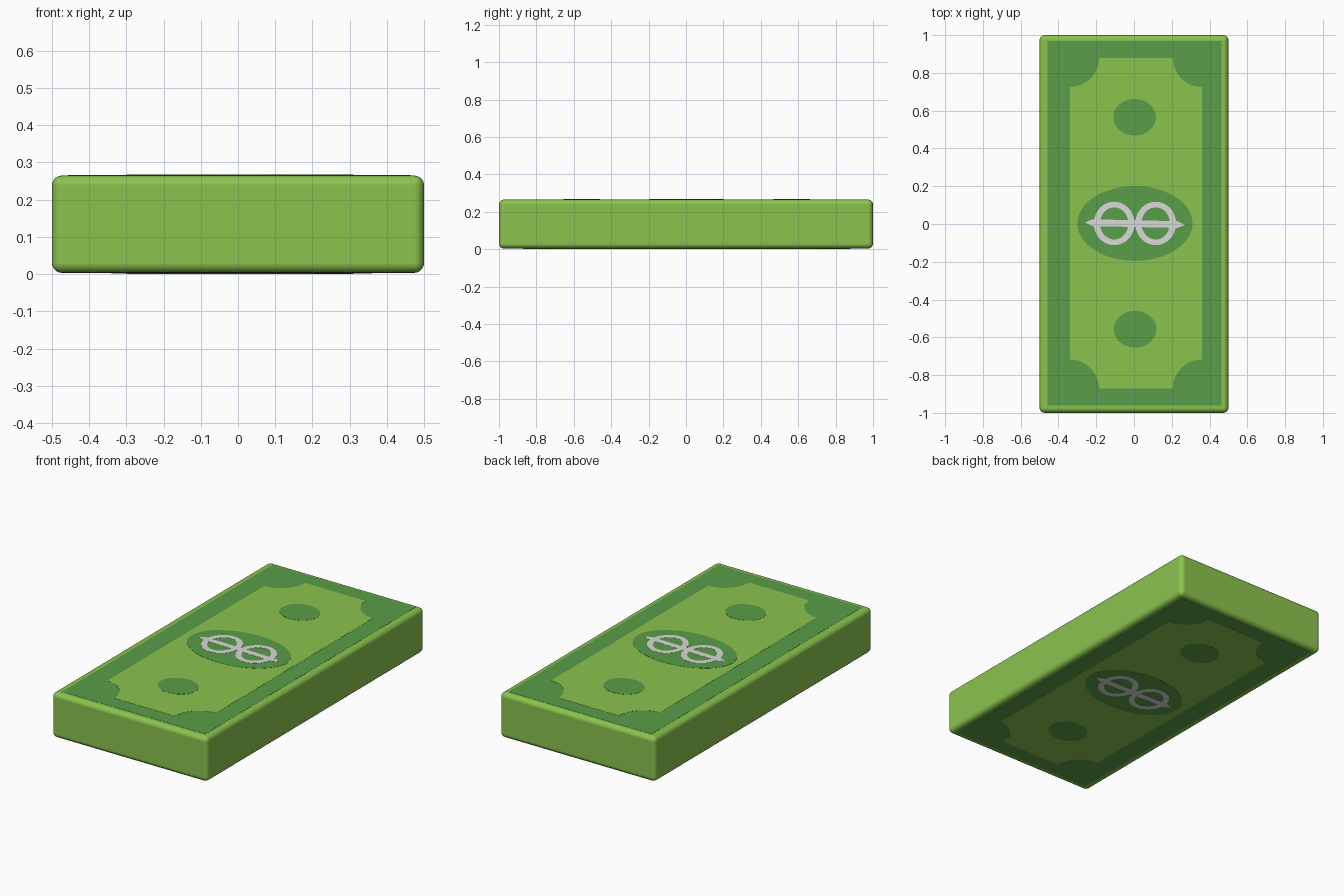
import bpy, bmesh, math

if "Cube" in bpy.data.objects:
    bpy.data.objects.remove(bpy.data.objects["Cube"])

H = 0.268        # overall height
SKIN = 0.0032    # total thickness of the printed layers on each side
STEP = 0.0008    # thickness of one printed layer


def material(name, rgb):
    lin = [(c / 255 / 12.92) if c < 11 else ((c / 255 + 0.055) / 1.055) ** 2.4 for c in rgb]
    m = bpy.data.materials.new(name)
    m.diffuse_color = (*lin, 1)
    m.use_nodes = True
    m.node_tree.nodes["Principled BSDF"].inputs["Base Color"].default_value = m.diffuse_color
    return m


light = material("light_green", (139, 195, 78))
dark = material("dark_green", (90, 157, 73))
grey = material("pale_grey", (218, 218, 218))


def ellipse(cx, cy, rx, ry, n=40):
    return [(cx + rx * math.cos(2 * math.pi * i / n), cy + ry * math.sin(2 * math.pi * i / n))
            for i in range(n)]


def rect(x0, x1, y0, y1):
    return [(x0, y0), (x1, y0), (x1, y1), (x0, y1)]


def plates(name, outlines, level, mat):
    """Thin printed plates, repeated on the top and the underside."""
    bm = bmesh.new()
    low, high = H - SKIN + (level - 1) * STEP, H - SKIN + level * STEP
    for pts in outlines:
        for za, zb in ((low, high), (H - high, H - low)):
            a = [bm.verts.new((x, y, za)) for x, y in pts]
            b = [bm.verts.new((x, y, zb)) for x, y in pts]
            bm.faces.new(a[::-1])
            bm.faces.new(b)
            for i in range(len(pts)):
                j = (i + 1) % len(pts)
                bm.faces.new((a[i], a[j], b[j], b[i]))
    bmesh.ops.recalc_face_normals(bm, faces=bm.faces)
    me = bpy.data.meshes.new(name)
    bm.to_mesh(me)
    bm.free()
    me.materials.append(mat)
    ob = bpy.data.objects.new(name, me)
    bpy.context.collection.objects.link(ob)
    return ob


# Rounded block of notes
bpy.ops.mesh.primitive_cube_add(size=1, location=(0, 0, H / 2))
body = bpy.context.object
body.name = "note_stack"
body.scale = (1, 2, H - 2 * SKIN)
bpy.ops.object.transform_apply(location=False, rotation=False, scale=True)
body.data.materials.append(light)
bpy.ops.object.shade_smooth()
bev = body.modifiers.new("rounded_edges", 'BEVEL')
bev.width = 0.027
bev.segments = 5
bev.harden_normals = True

# Dark printed border
plates("border", [rect(-0.457, 0.463, -0.962, 0.968)], 1, dark)

# Light panel with scooped corners
X0, X1, Y0, Y1, R = -0.34, 0.36, -0.872, 0.88, 0.155
panel = []
for cx, cy, start in ((X0, Y0, 90), (X1, Y0, 180), (X1, Y1, 270), (X0, Y1, 0)):
    for i in range(13):
        t = math.radians(start - 90 * i / 12)
        panel.append((cx + R * math.cos(t), cy + R * math.sin(t)))
plates("panel", [panel], 2, light)

# Dark medallions
plates("medallions", [ellipse(0.005, 0.003, 0.305, 0.198, 56),
                      ellipse(0.003, 0.565, 0.113, 0.097),
                      ellipse(0.006, -0.557, 0.113, 0.097)], 3, dark)

# Pale central ornament: a pointed bar through two rings
bar = [(-0.26, 0.008), (-0.22, -0.011), (0.23, -0.021), (0.27, -0.005), (0.23, 0.015), (-0.22, 0.025)]
ornament = [bar]
for cx in (-0.105, 0.115):
    outer, inner = ellipse(cx, 0.003, 0.108, 0.115), ellipse(cx, 0.003, 0.075, 0.085)
    for i in range(40):
        j = (i + 1) % 40
        ornament.append([outer[i], outer[j], inner[j], inner[i]])
plates("ornament", ornament, 4, grey)
